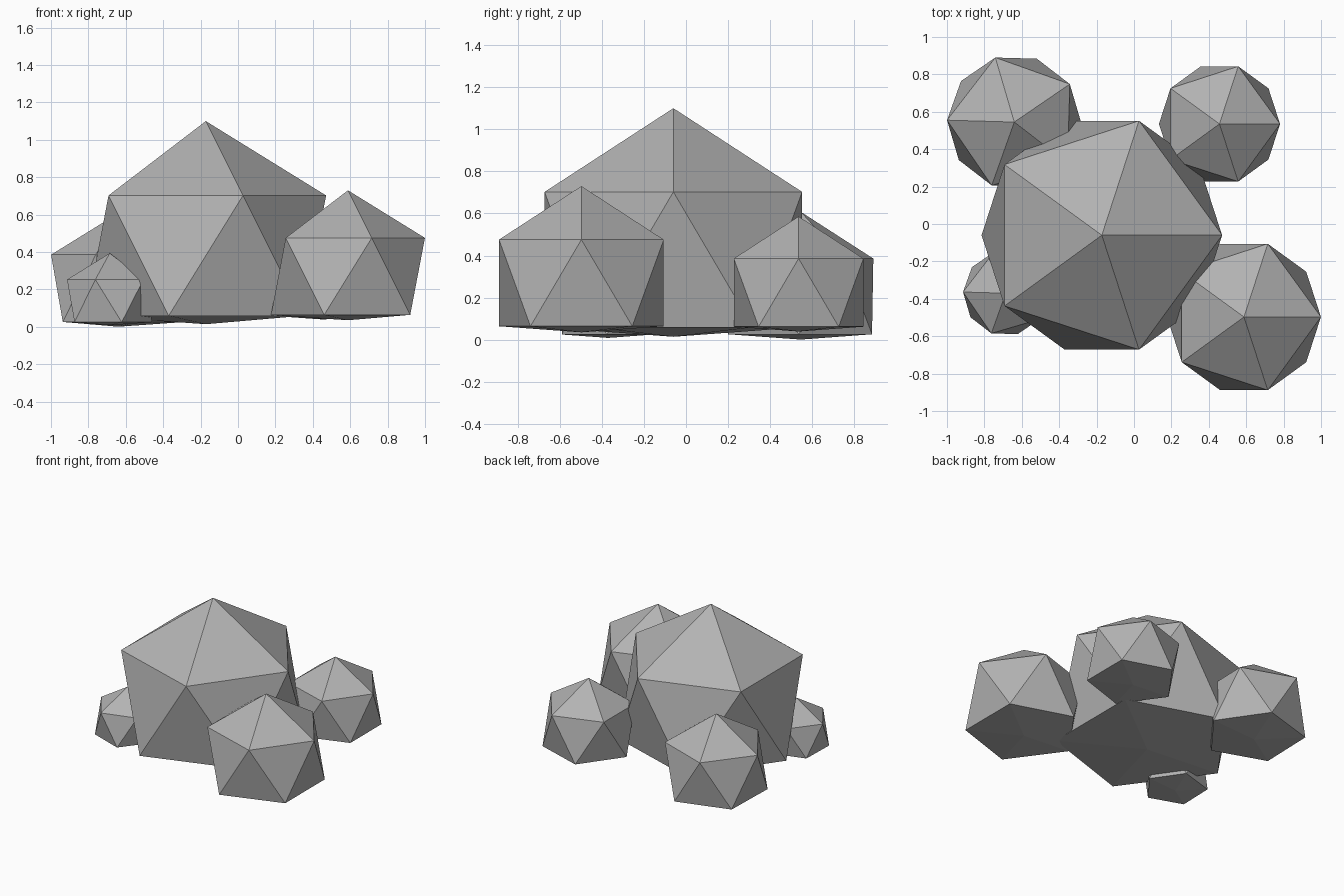
import bpy

if "Cube" in bpy.data.objects:
    bpy.data.objects.remove(bpy.data.objects["Cube"])

# Each boulder: name, x, y, centre height, radius, turn about z
BOULDERS = [
    ("main_boulder", -0.172, -0.060, 0.381, 0.719, 0.0),
    ("front_right_boulder", 0.588, -0.497, 0.270, 0.460, 0.0),
    ("back_left_boulder", -0.640, 0.545, 0.206, 0.402, 0.6),
    ("back_right_boulder", 0.457, 0.535, 0.224, 0.362, 0.0),
    ("front_left_boulder", -0.686, -0.370, 0.139, 0.255, 0.6),
]

# Dark grey stone
stone = bpy.data.materials.new("stone")
stone.diffuse_color = (0.45, 0.45, 0.45, 1)
stone.use_nodes = True
stone.node_tree.nodes["Principled BSDF"].inputs["Base Color"].default_value = stone.diffuse_color


def boulder(name, x, y, z, radius, turn):
    bpy.ops.mesh.primitive_ico_sphere_add(
        subdivisions=1, radius=radius, location=(x, y, z), rotation=(0, 0, turn))
    rock = bpy.context.object
    rock.name = name
    rock.data.materials.append(stone)
    # Flatten the underside by pushing the lowest corner up
    for v in rock.data.vertices:
        v.co.z = max(v.co.z, -0.51 * radius)


for spec in BOULDERS:
    boulder(*spec)
